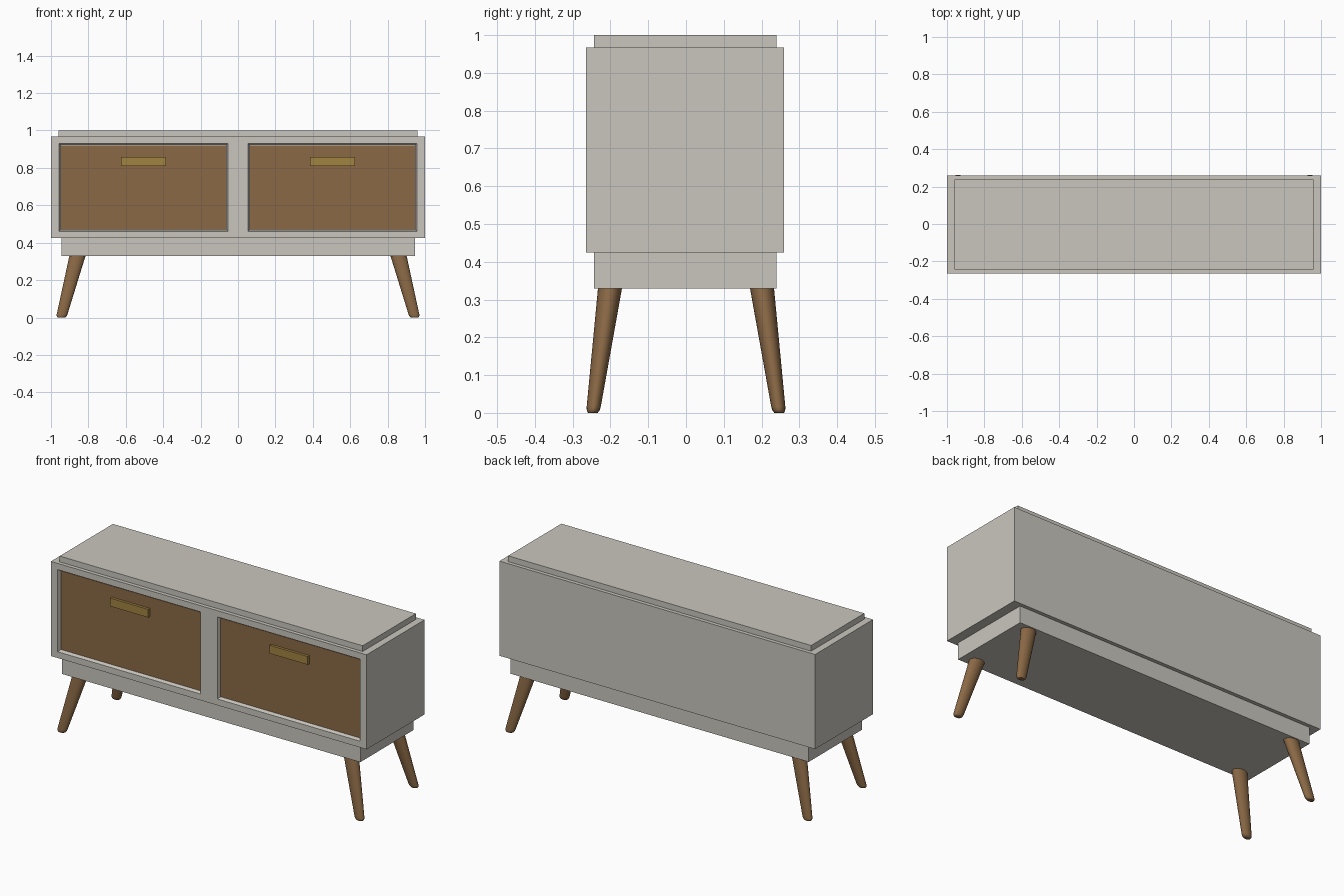
import bpy, bmesh, math

if "Cube" in bpy.data.objects:
    bpy.data.objects.remove(bpy.data.objects["Cube"])


def material(name, color):
    m = bpy.data.materials.new(name)
    m.diffuse_color = (*color, 1)
    m.use_nodes = True
    m.node_tree.nodes["Principled BSDF"].inputs["Base Color"].default_value = m.diffuse_color
    return m


GREY = material("warm grey paint", (0.591, 0.565, 0.515))
WOOD = material("brown wood", (0.258, 0.141, 0.060))
BRASS = material("brass", (0.356, 0.227, 0.054))


def finish(name, bm, mat):
    bmesh.ops.recalc_face_normals(bm, faces=bm.faces)
    mesh = bpy.data.meshes.new(name)
    bm.to_mesh(mesh)
    bm.free()
    mesh.materials.append(mat)
    ob = bpy.data.objects.new(name, mesh)
    bpy.context.collection.objects.link(ob)
    return ob


def box(name, x, y, z, mat):
    bm = bmesh.new()
    bmesh.ops.create_cube(bm, size=1)
    for v in bm.verts:
        v.co = [(a + b) / 2 + c * (b - a) for (a, b), c in zip((x, y, z), v.co)]
    return finish(name, bm, mat)


# Cabinet body: front grid with two recessed openings, extruded to the back
FRONT, BACK = -0.2645, 0.260
xs = [-1, -0.957, -0.054, 0.054, 0.957, 1]
zs = [0.425, 0.461, 0.931, 0.967]
bm = bmesh.new()
grid = [[bm.verts.new((x, FRONT, z)) for x in xs] for z in zs]
openings = []
for j in range(3):
    for i in range(5):
        f = bm.faces.new((grid[j][i], grid[j][i + 1], grid[j + 1][i + 1], grid[j + 1][i]))
        if j == 1 and i in (1, 3):
            openings.append(f)
rim = [e for e in bm.edges if e.is_boundary]
ext = bmesh.ops.extrude_edge_only(bm, edges=rim)
for g in ext["geom"]:
    if isinstance(g, bmesh.types.BMVert):
        g.co.y = BACK
bmesh.ops.edgeloop_fill(bm, edges=[e for e in bm.edges if e.is_boundary])
bm.normal_update()
for f in openings:
    if f.normal.y > 0:
        f.normal_flip()
bmesh.ops.inset_individual(bm, faces=openings, thickness=0.010, depth=-0.020)
finish("cabinet_body", bm, GREY)

# Top slab and recessed plinth
box("top_slab", (-0.96, 0.96), (-0.243, 0.239), (0.96, 1.0), GREY)
box("plinth", (-0.945, 0.945), (-0.243, 0.239), (0.329, 0.43), GREY)

# Drawer fronts and handles
for side, s in (("left", -1), ("right", 1)):
    cx = s * 0.5055
    box(side + "_drawer_front", (cx - 0.4415, cx + 0.4415), (-0.249, -0.241),
        (0.471, 0.921), WOOD)
    box(side + "_drawer_handle", (cx - 0.121, cx + 0.121), (-0.264, -0.246),
        (0.81, 0.857), BRASS)

# Splayed tapered legs with rounded feet and oval cross-section
SIDES = 32
TOP = 0.335
profile = [(0.0, 0.70), (0.004, 0.86), (0.010, 0.96), (0.018, 1.0), (TOP, 1.0)]


def leg(name, sx, sy):
    bm = bmesh.new()
    rings = []
    for z, k in profile:
        t = z / TOP
        cx, cy = sx * (0.945 - 0.088 * t), sy * (0.2465 - 0.046 * t)
        rx, ry = k * (0.028 + 0.0155 * t), k * (0.018 + 0.014 * t)
        rings.append([bm.verts.new((cx + rx * math.cos(a), cy + ry * math.sin(a), z))
                      for a in (2 * math.pi * i / SIDES for i in range(SIDES))])
    for lo, hi in zip(rings, rings[1:]):
        for i in range(SIDES):
            n = (i + 1) % SIDES
            bm.faces.new((lo[i], lo[n], hi[n], hi[i]))
    bm.faces.new(rings[0])
    bm.faces.new(rings[-1])
    ob = finish(name, bm, WOOD)
    bpy.ops.object.select_all(action='DESELECT')
    ob.select_set(True)
    bpy.context.view_layer.objects.active = ob
    bpy.ops.object.shade_smooth_by_angle(angle=math.radians(50))


for row, sy in (("front", -1), ("back", 1)):
    for side, sx in (("left", -1), ("right", 1)):
        leg(f"{row}_{side}_leg", sx, sy)
